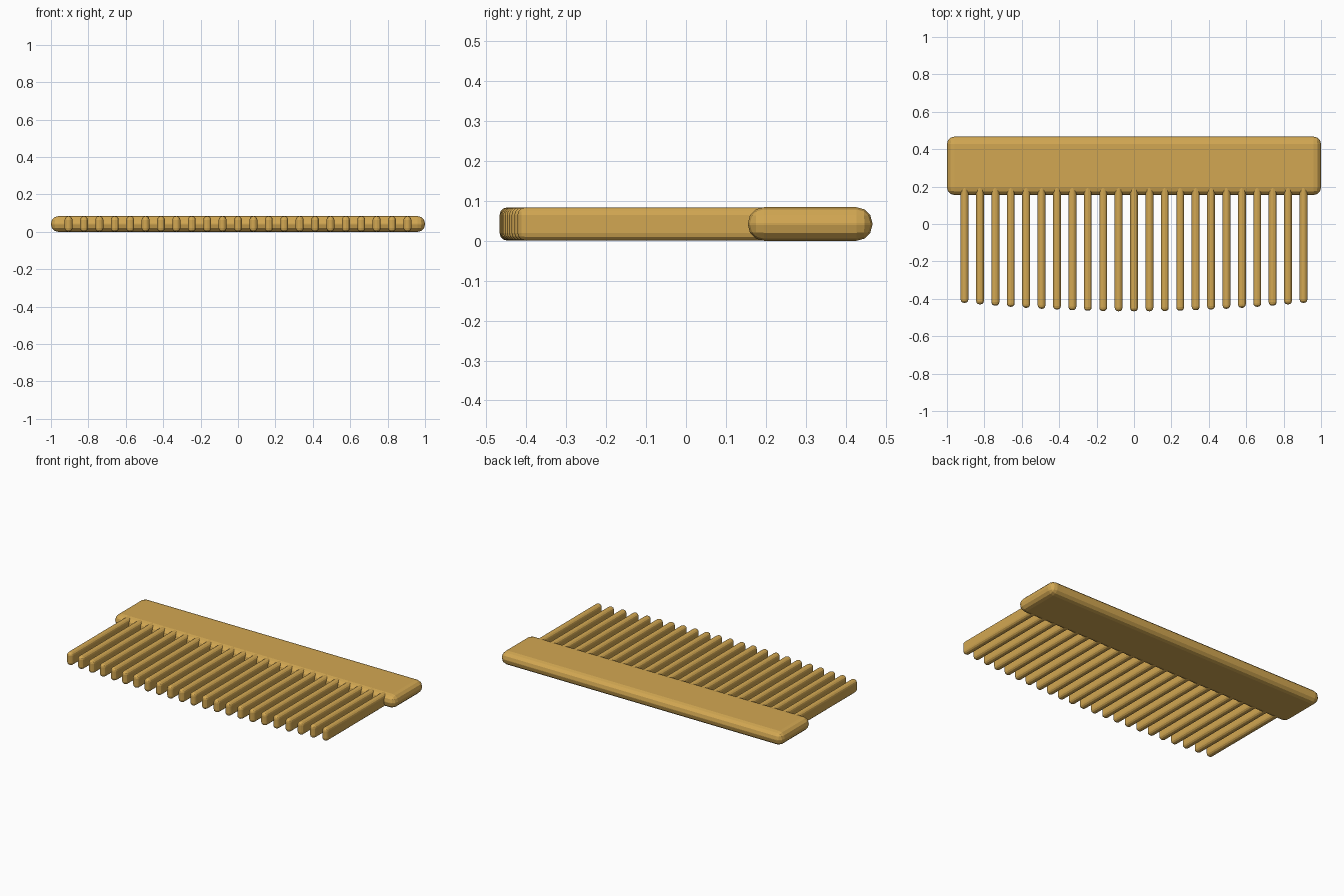
import bpy

# Remove the default cube
if "Cube" in bpy.data.objects:
    bpy.data.objects.remove(bpy.data.objects["Cube"], do_unlink=True)

# Warm wood colour
wood = bpy.data.materials.new("golden_wood")
wood.use_nodes = True
colour = (0.65, 0.39, 0.085, 1.0)
wood.diffuse_color = colour
wood.node_tree.nodes["Principled BSDF"].inputs["Base Color"].default_value = colour

THICKNESS = 0.084


def rounded_bar(name, x, width, y_front, y_back, height, radius):
    """Box with flat-faceted rounded edges, centred on the comb's mid plane."""
    bpy.ops.mesh.primitive_cube_add(
        size=1, location=(x, (y_front + y_back) / 2, THICKNESS / 2))
    bar = bpy.context.object
    bar.name = name
    bar.scale = (width, y_back - y_front, height)
    bpy.ops.object.transform_apply(location=False, rotation=False, scale=True)
    bevel = bar.modifiers.new("rounded_edges", 'BEVEL')
    bevel.width = radius
    bevel.segments = 3
    bar.data.materials.append(wood)
    return bar


# Spine along the back
rounded_bar("spine", 0, 2.0, 0.155, 0.467, THICKNESS, 0.04)

# Teeth, longest in the middle, rooted inside the spine
TEETH = 23
REACH = 0.906
for i in range(TEETH):
    t = 2 * i / (TEETH - 1) - 1
    tip = -0.467 + 0.045 * t * t
    rounded_bar(f"tooth_{i + 1}", t * REACH, 0.042, tip, 0.25,
                THICKNESS - 0.001, 0.019)
